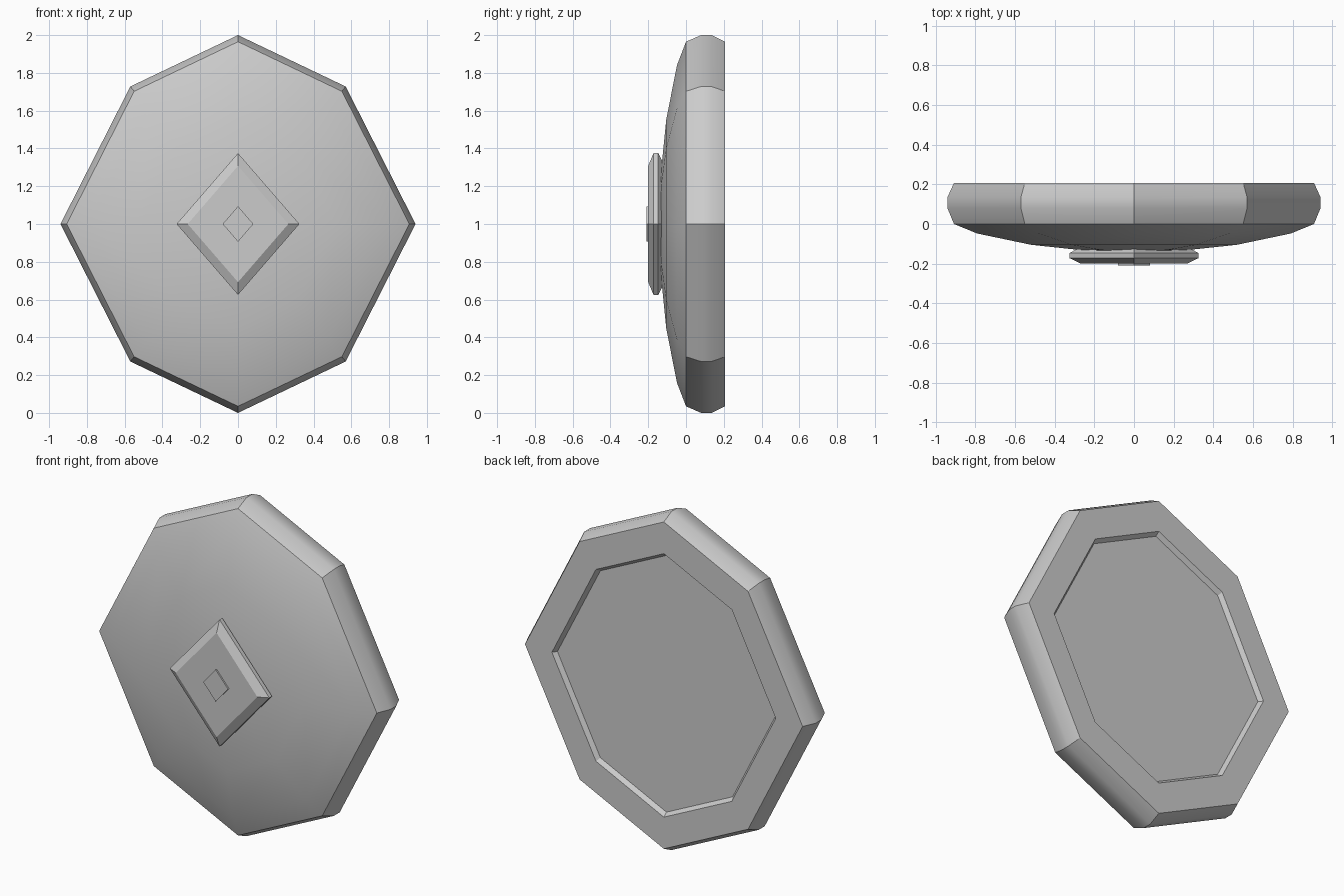
import bpy
import bmesh
from math import radians

if "Cube" in bpy.data.objects:
    bpy.data.objects.remove(bpy.data.objects["Cube"], do_unlink=True)

grey = bpy.data.materials.new("plain_grey")
colour = (0.6, 0.6, 0.6, 1)
grey.diffuse_color = colour
grey.use_nodes = True
grey.node_tree.nodes["Principled BSDF"].inputs["Base Color"].default_value = colour

# Outlines in the xz plane, around the centre of the shield
OCTAGON = [(0, 1), (0.57, 0.728), (0.94, 0), (0.57, -0.728),
           (0, -1), (-0.57, -0.728), (-0.94, 0), (-0.57, 0.728)]
DIAMOND = [(0, 0.375), (0.325, 0), (0, -0.375), (-0.325, 0)]


def loft(name, outline, profile, front_tip=None):
    """Join scaled copies of an outline; profile holds (y, scale), front to back."""
    bm = bmesh.new()
    rings = [[bm.verts.new((x * s, y, 1 + z * s)) for x, z in outline]
             for y, s in profile]
    n = len(outline)
    for a, b in zip(rings, rings[1:]):
        for i in range(n):
            j = (i + 1) % n
            bm.faces.new((a[i], a[j], b[j], b[i]))
    if front_tip is None:
        bm.faces.new(rings[0])
    else:
        tip = bm.verts.new((0, front_tip, 1))
        for i in range(n):
            bm.faces.new((tip, rings[0][i], rings[0][(i + 1) % n]))
    bm.faces.new(rings[-1])
    bmesh.ops.recalc_face_normals(bm, faces=bm.faces)
    mesh = bpy.data.meshes.new(name)
    bm.to_mesh(mesh)
    bm.free()
    mesh.materials.append(grey)
    obj = bpy.data.objects.new(name, mesh)
    bpy.context.collection.objects.link(obj)
    bpy.ops.object.select_all(action="DESELECT")
    obj.select_set(True)
    bpy.context.view_layer.objects.active = obj
    bpy.ops.object.shade_smooth_by_angle(angle=radians(30))
    return obj


# Domed front, rounded rim and shallow recess in the back
loft("shield_body", OCTAGON,
     [(-0.132, 0.28), (-0.105, 0.55), (-0.048, 0.84), (0, 0.965),
      (0.08, 1), (0.135, 1), (0.207, 0.965),
      (0.207, 0.778), (0.182, 0.758)], front_tip=-0.14)

# Bevelled diamond boss, reaching into the dome
loft("diamond_boss", DIAMOND,
     [(-0.2, 0.82), (-0.172, 1), (-0.147, 1), (-0.122, 0.87)])

# Small raised plate on the boss
loft("centre_plate", DIAMOND, [(-0.209, 0.25), (-0.195, 0.25)])
